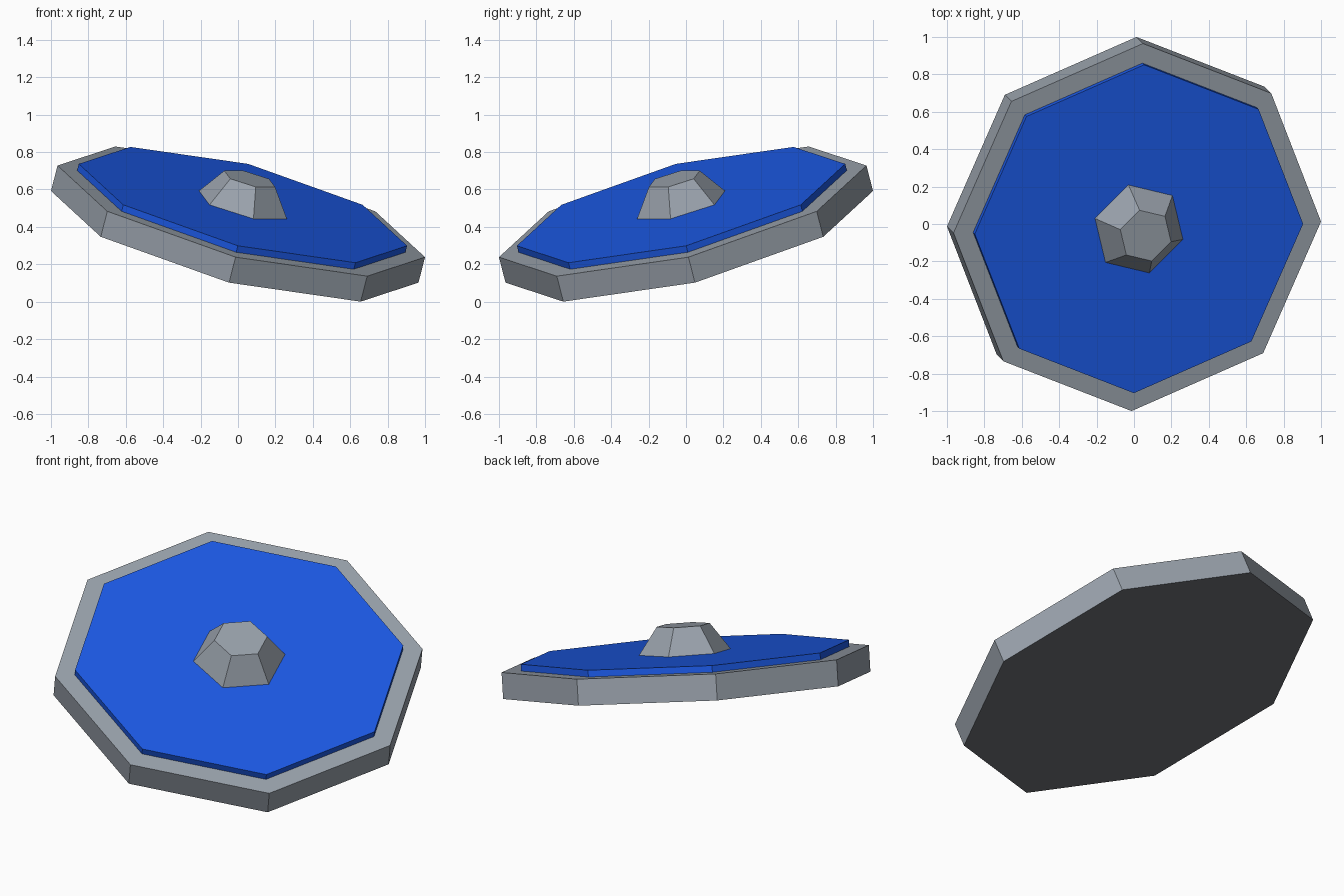
import bpy
from math import radians
from mathutils import Matrix, Vector

if "Cube" in bpy.data.objects:
    bpy.data.objects.remove(bpy.data.objects["Cube"], do_unlink=True)


def make_material(name, rgb):
    mat = bpy.data.materials.new(name)
    mat.use_nodes = True
    color = (*rgb, 1.0)
    mat.diffuse_color = color
    mat.node_tree.nodes["Principled BSDF"].inputs["Base Color"].default_value = color
    return mat


steel = make_material("steel grey", (0.32, 0.36, 0.41))
charcoal = make_material("charcoal", (0.13, 0.136, 0.15))
blue = make_material("royal blue", (0.012, 0.105, 0.82))

# The disc leans toward the front and its left
TILT = (Matrix.Translation((-0.0175, 0.0175, 0.347))
        @ Matrix.Rotation(radians(-45), 4, "Z")
        @ Matrix.Rotation(radians(20), 4, "Y"))


def prism(name, sides, bottom_radius, top_radius, base, height, mat):
    """Flat-sided prism or frustum standing on the tilted axis."""
    bpy.ops.mesh.primitive_cone_add(vertices=sides, radius1=bottom_radius,
                                    radius2=top_radius, depth=height)
    obj = bpy.context.object
    obj.name = name
    obj.data.transform(TILT @ Matrix.Translation(Vector((0, 0, base + height / 2))))
    obj.data.materials.append(mat)
    return obj


# Thick octagonal body whose border shows as the rim, with a dark back
RIM = 0.145
PANEL = 0.037
rim = prism("shield_rim", 8, 1.013, 1.013, 0, RIM, steel)
rim.data.materials.append(charcoal)
for face in rim.data.polygons:
    if face.normal.z < -0.8:
        face.material_index = 1

# Thin raised face panel
prism("face_panel", 8, 0.905, 0.905, RIM, PANEL, blue)

# Hexagonal centre boss
prism("centre_boss", 6, 0.253, 0.146, RIM + PANEL, 0.148, steel)
